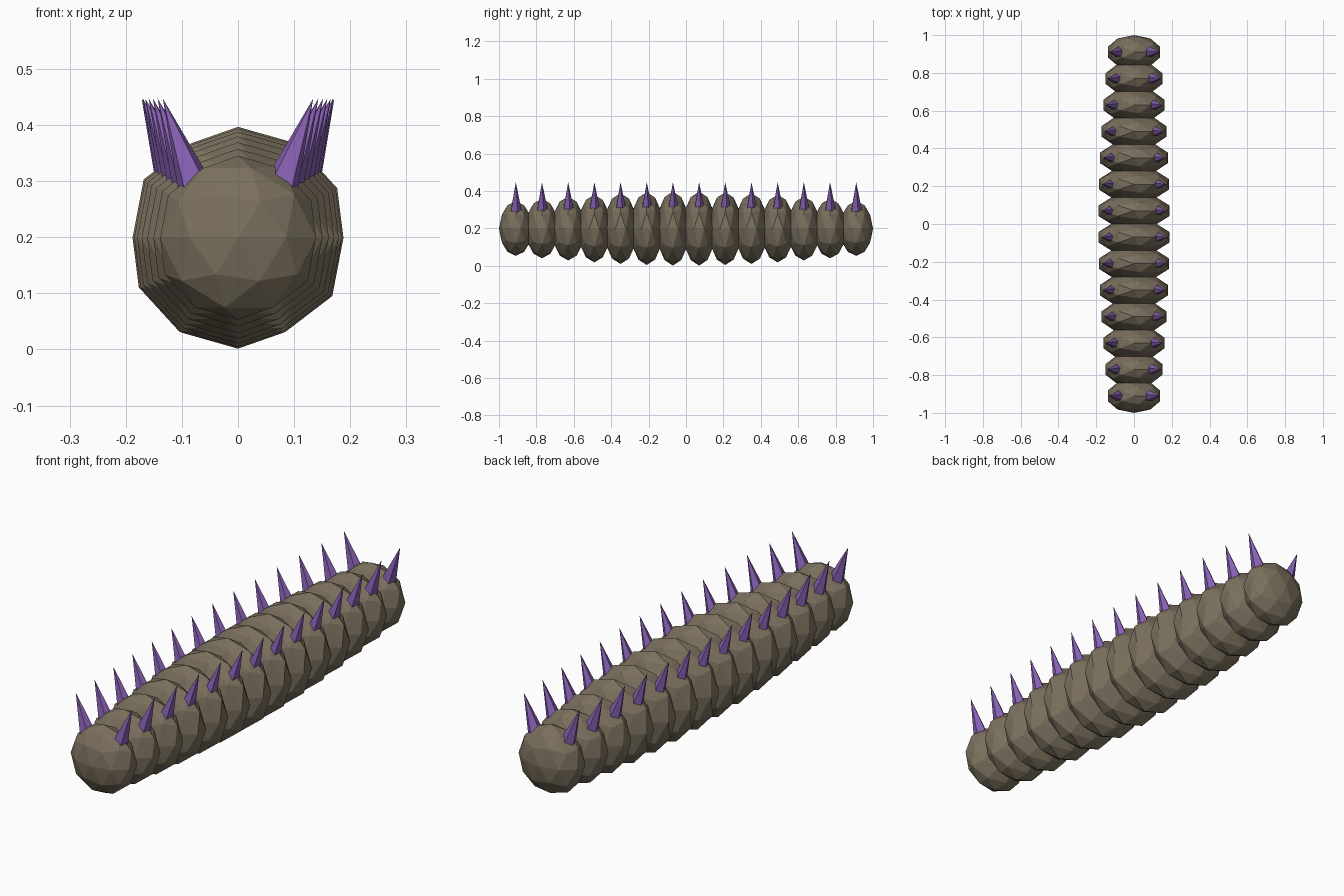
import bpy
import math
from mathutils import Vector

SEGMENTS = 14
SPACING = 0.14
MID_Z = 0.199
TILT = math.radians(20)
SPIKE_LEN = 0.18

if "Cube" in bpy.data.objects:
    bpy.data.objects.remove(bpy.data.objects["Cube"])


def make_material(name, colour):
    mat = bpy.data.materials.new(name)
    mat.use_nodes = True
    mat.diffuse_color = colour
    mat.node_tree.nodes["Principled BSDF"].inputs["Base Color"].default_value = colour
    return mat


brown = make_material("earthy_brown", (0.195, 0.16, 0.11, 1))
purple = make_material("spike_purple", (0.25, 0.12, 0.46, 1))


def finish(name, mat):
    obj = bpy.context.object
    obj.name = name
    obj.data.materials.append(mat)
    return obj


def add_segment(number, y, radius):
    # faceted body ring, squashed along the length
    bpy.ops.mesh.primitive_ico_sphere_add(subdivisions=2, radius=1, location=(0, y, MID_Z))
    obj = finish(f"body_segment_{number}", brown)
    obj.scale = (radius, 0.09, radius)


def add_spike(name, side, y, tip_x):
    # slim cone leaning outward, its base sunk in the body
    tip = Vector((side * tip_x, y, 0.447))
    axis = Vector((side * math.sin(TILT), 0, math.cos(TILT)))
    bpy.ops.mesh.primitive_cone_add(vertices=5, radius1=0.035, radius2=0, depth=SPIKE_LEN,
                                    location=tip - axis * SPIKE_LEN / 2,
                                    rotation=(0, side * TILT, 0))
    finish(name, purple)


# Body swells towards the middle, with one pair of spikes per segment
for i in range(SEGMENTS):
    y = (i - (SEGMENTS - 1) / 2) * SPACING
    swell = math.sin(math.pi * i / (SEGMENTS - 1))
    add_segment(i + 1, y, 0.146 + 0.052 * swell)
    for side, label in ((1, "left"), (-1, "right")):
        add_spike(f"{label}_spike_{i + 1}", side, y, 0.134 + 0.038 * swell)
